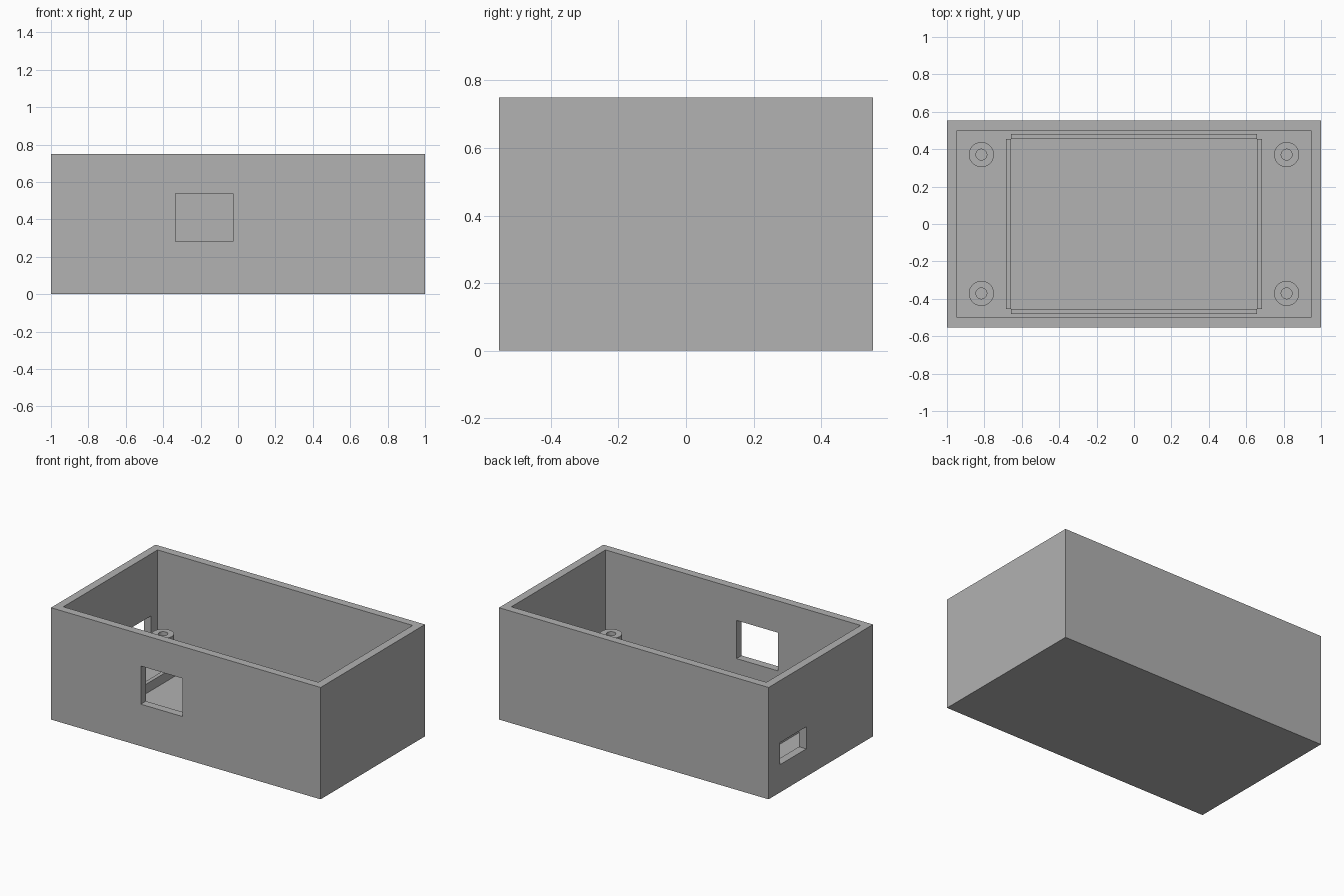
import bpy
import bmesh
from mathutils import Matrix

if "Cube" in bpy.data.objects:
    bpy.data.objects.remove(bpy.data.objects["Cube"], do_unlink=True)

grey = bpy.data.materials.new("plain grey")
grey.use_nodes = True
color = (0.445, 0.445, 0.445, 1)
grey.diffuse_color = color
grey.node_tree.nodes["Principled BSDF"].inputs["Base Color"].default_value = color

L, W, H = 1.0, 0.553, 0.75      # half length, half width, height
WALL, FLOOR = 0.054, 0.067
POST_TOP, RIB_TOP = 0.272, 0.13


def finish(name, bm):
    mesh = bpy.data.meshes.new(name)
    bm.to_mesh(mesh)
    bm.free()
    mesh.materials.append(grey)
    obj = bpy.data.objects.new(name, mesh)
    bpy.context.collection.objects.link(obj)
    return obj


def box(name, low, high):
    size = [b - a for a, b in zip(low, high)]
    mid = [(a + b) / 2 for a, b in zip(low, high)]
    bm = bmesh.new()
    bmesh.ops.create_cube(bm, size=1, matrix=Matrix.Translation(mid) @ Matrix.Diagonal((*size, 1)))
    return finish(name, bm)


def cut(target, cutter):
    cutter.hide_render = True
    mod = target.modifiers.new("cut", "BOOLEAN")
    mod.operation = "DIFFERENCE"
    mod.solver = "EXACT"
    mod.object = cutter
    bpy.context.view_layer.objects.active = target
    bpy.ops.object.modifier_apply(modifier=mod.name)
    bpy.data.objects.remove(cutter, do_unlink=True)


# Open tray with a window in the front wall and a slot in the right end
case = box("case", (-L, -W, 0), (L, W, H))
cut(case, box("cavity", (WALL - L, WALL - W, FLOOR), (L - WALL, W - WALL, H + 0.1)))
cut(case, box("front_window", (-0.334, -W - 0.1, 0.281), (-0.026, WALL - W + 0.02, 0.537)))
cut(case, box("end_slot", (-L - 0.1, 0.154, 0.186), (WALL - L + 0.02, 0.431, 0.334)))


# Hollow screw post: wall profile revolved around its axis
def post(name, x, y, outer=0.067, inner=0.029, sides=48):
    bm = bmesh.new()
    path = [(inner, FLOOR), (inner, POST_TOP), (outer, POST_TOP), (outer, FLOOR)]
    verts = [bm.verts.new((x + r, y, z)) for r, z in path]
    edges = [bm.edges.new(pair) for pair in zip(verts, verts[1:])]
    bmesh.ops.spin(bm, geom=verts + edges, cent=(x, y, 0), axis=(0, 0, 1),
                   angle=6.2831853, steps=sides, use_merge=True)
    bmesh.ops.remove_doubles(bm, verts=bm.verts, dist=0.0001)
    bmesh.ops.recalc_face_normals(bm, faces=bm.faces)
    # The open profile must face outward from its top ring
    bm.faces.ensure_lookup_table()
    if any(f.normal.z < -0.9 for f in bm.faces):
        bmesh.ops.reverse_faces(bm, faces=bm.faces)
    obj = finish(name, bm)
    bpy.ops.object.select_all(action="DESELECT")
    obj.select_set(True)
    bpy.context.view_layer.objects.active = obj
    bpy.ops.object.shade_smooth_by_angle()


for sx, side in ((-1, "right"), (1, "left")):
    for sy, end in ((-1, "front"), (1, "back")):
        post(f"{end}_{side}_post", sx * 0.816, sy * 0.371)


# Low ribs around the board area on the floor
def rib(name, x, y, hx, hy):
    box(name, (x - hx, y - hy, FLOOR), (x + hx, y + hy, RIB_TOP))


for s, side, end in ((-1, "right", "front"), (1, "left", "back")):
    rib(f"{side}_rib", s * 0.671, 0, 0.013, 0.455)
    rib(f"{end}_rib", 0, s * 0.468, 0.657, 0.013)
